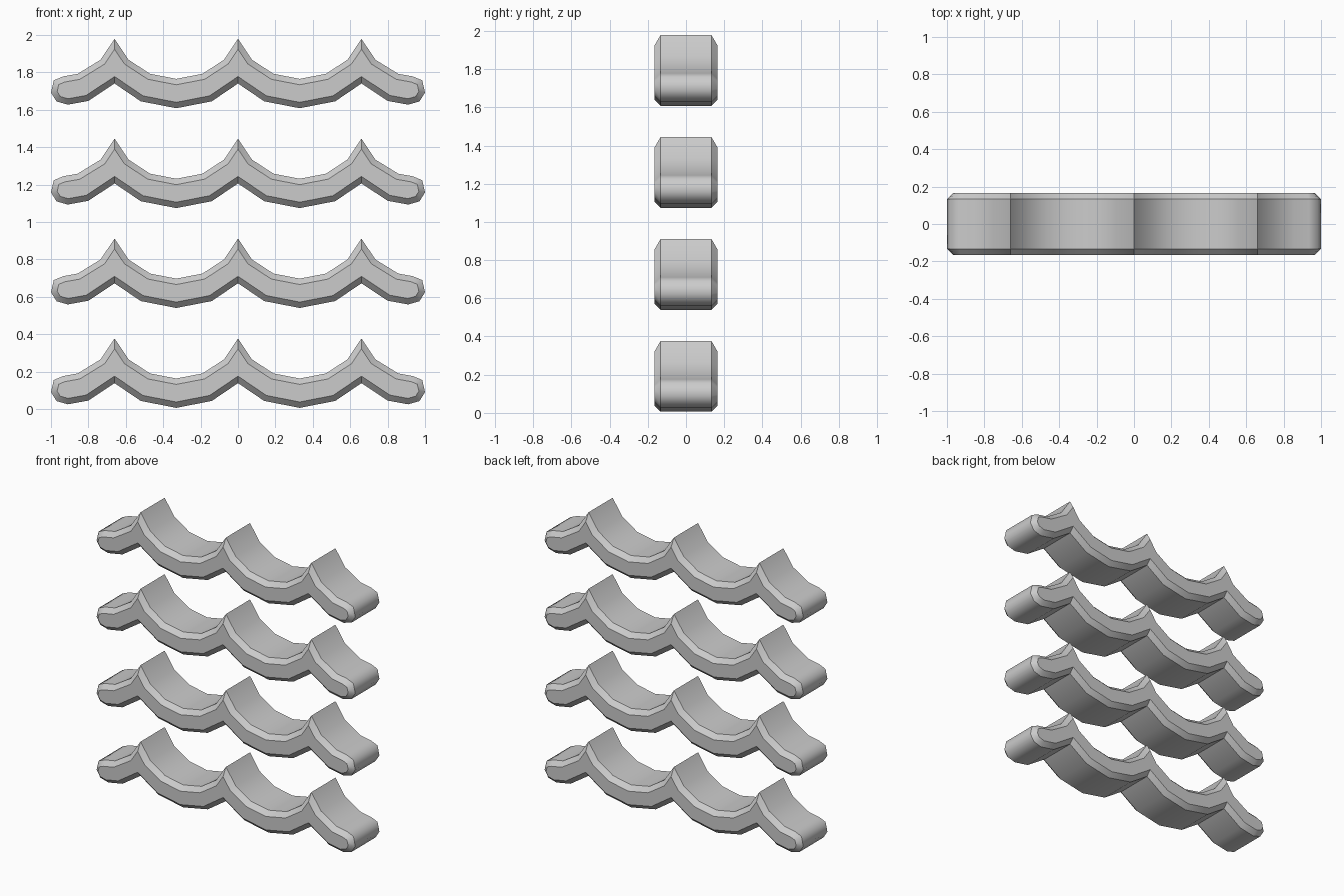
import bpy, bmesh
from mathutils import Vector

if "Cube" in bpy.data.objects:
    bpy.data.objects.remove(bpy.data.objects["Cube"])

P = 0.66            # spacing of the crests
INSET = 0.031       # chamfer width in the profile plane
Y_IN, Y_OUT = 0.133, 0.165


def wave_profile():
    # Right half of the upper line, from centre crest to the rounded tip
    top = [(0, .377), (.075, .265), (.19, .19), (.33, .163), (P - .19, .19),
           (P - .075, .265), (P, .377), (P + .075, .265), (.857, .19),
           (.935, .176), (.985, .155), (1.0, .09)]
    # Lower line, from the tip back to the centre
    low = [(.97, .042), (.91, .025), (.80, .045), (P, .138), (P - .14, .043),
           (.33, .006), (.14, .043), (0, .138)]
    right = top + low
    left = [(-x, z) for x, z in reversed(right[1:-1])]
    return [Vector(p) for p in right + left]


def inset_profile(pts, d):
    # Mitred inward offset of a clockwise outline
    out = []
    for i, p in enumerate(pts):
        a = (p - pts[i - 1]).normalized()
        b = (pts[(i + 1) % len(pts)] - p).normalized()
        na, nb = Vector((a.y, -a.x)), Vector((b.y, -b.x))
        out.append(p + (na + nb) * (d / (1 + na.dot(nb))))
    return out


def wavy_slat(name, z):
    outer = wave_profile()
    inner = inset_profile(outer, INSET)
    n = len(outer)
    bm = bmesh.new()
    rings = [[bm.verts.new((p.x, y, p.y)) for p in pts]
             for y, pts in ((-Y_OUT, inner), (-Y_IN, outer),
                            (Y_IN, outer), (Y_OUT, inner))]
    for r, s in zip(rings, rings[1:]):
        for i in range(n):
            j = (i + 1) % n
            bm.faces.new((r[i], r[j], s[j], s[i]))
    bm.faces.new(rings[0])
    bm.faces.new(rings[3])
    bmesh.ops.recalc_face_normals(bm, faces=bm.faces)
    for f in bm.faces:
        f.smooth = True
    # Crisp chamfer rims and crests, smooth curves between them
    for e in bm.edges:
        dy = abs(e.verts[0].co.y - e.verts[1].co.y)
        x = abs(e.verts[0].co.x)
        e.smooth = dy > 1e-4 and not (x < .01 or abs(x - P) < .01)
    mesh = bpy.data.meshes.new(name)
    bm.to_mesh(mesh)
    bm.free()
    ob = bpy.data.objects.new(name, mesh)
    ob.location.z = z
    bpy.context.collection.objects.link(ob)


# Four stacked slats
for k in range(4):
    wavy_slat(f"wavy_slat_{k + 1}", k * 0.534)
